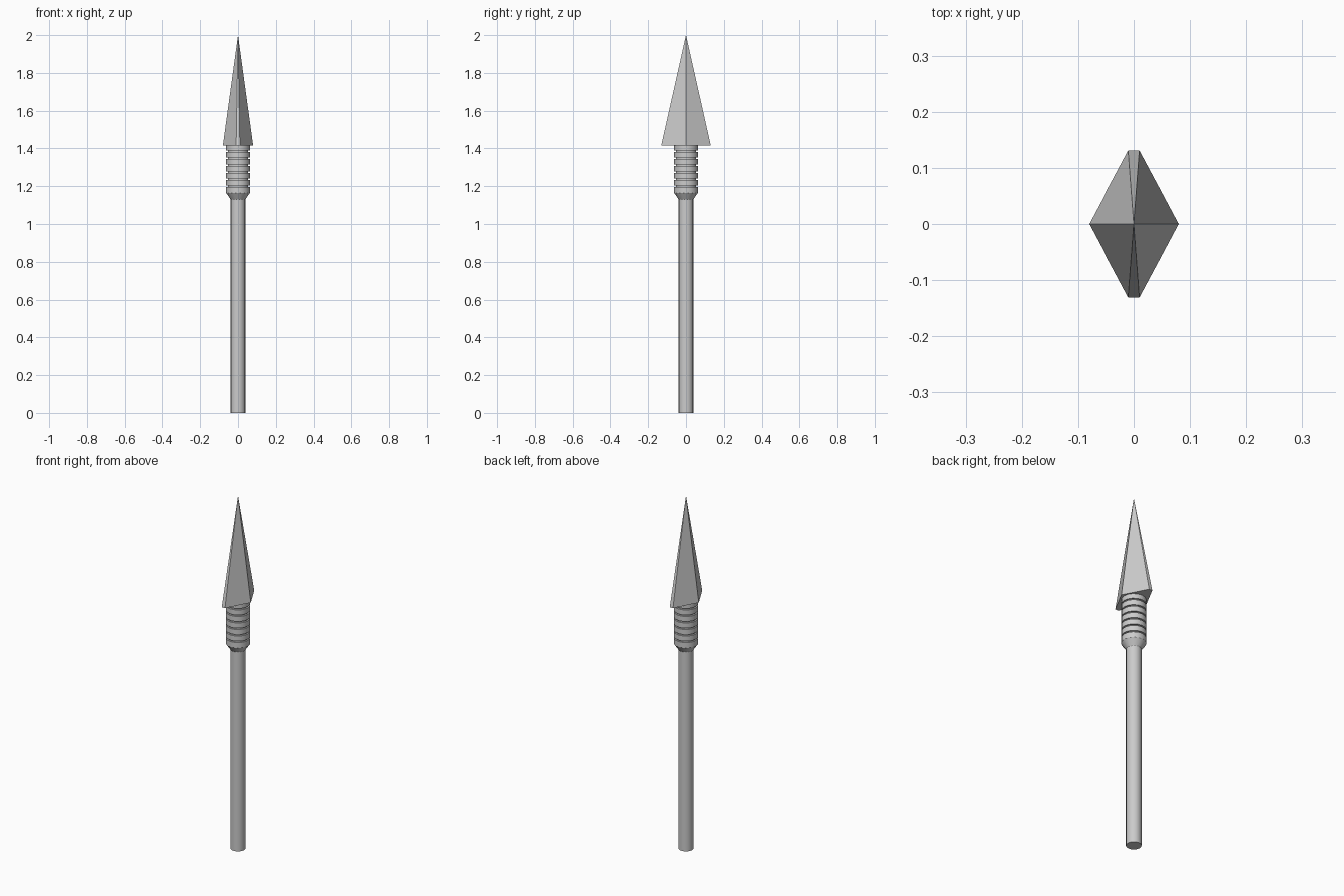
import bpy, bmesh, math

if "Cube" in bpy.data.objects:
    bpy.data.objects.remove(bpy.data.objects["Cube"])

steel = bpy.data.materials.new("grey")
steel.diffuse_color = (0.6, 0.6, 0.6, 1)
steel.use_nodes = True
steel.node_tree.nodes["Principled BSDF"].inputs["Base Color"].default_value = steel.diffuse_color


def finish(name, bm, smooth):
    bmesh.ops.recalc_face_normals(bm, faces=bm.faces)
    me = bpy.data.meshes.new(name)
    bm.to_mesh(me)
    bm.free()
    me.materials.append(steel)
    ob = bpy.data.objects.new(name, me)
    bpy.context.collection.objects.link(ob)
    if smooth:
        bpy.ops.object.select_all(action='DESELECT')
        ob.select_set(True)
        bpy.context.view_layer.objects.active = ob
        bpy.ops.object.shade_smooth_by_angle(angle=math.radians(30))
    return ob


def lathe(name, profile, sides=16):
    """Capped solid of revolution from (radius, height) points."""
    bm = bmesh.new()
    rings = [[bm.verts.new((r * math.cos(2 * math.pi * i / sides),
                            r * math.sin(2 * math.pi * i / sides), z))
              for i in range(sides)] for r, z in profile]
    for a, b in zip(rings, rings[1:]):
        for i in range(sides):
            j = (i + 1) % sides
            bm.faces.new((a[i], a[j], b[j], b[i]))
    bm.faces.new(rings[0])
    bm.faces.new(rings[-1])
    return finish(name, bm, True)


# Shaft
lathe("shaft", [(0.039, 0), (0.039, 1.13)])

# Binding collar: tapered foot, then six narrow grooves
profile = [(0.039, 1.13), (0.063, 1.165)]
for k in range(6):
    z = 1.2 + 0.037 * k
    profile += [(0.063, z - 0.004), (0.054, z - 0.004),
                (0.054, z + 0.004), (0.063, z + 0.004)]
profile.append((0.063, 1.415))
lathe("binding_collar", profile)

# Blade: six-sided pyramid, broad along y with narrow blunt edges
bm = bmesh.new()
outline = [(0.08, 0), (0.01, 0.131), (-0.01, 0.131),
           (-0.08, 0), (-0.01, -0.131), (0.01, -0.131)]
base = [bm.verts.new((x, y, 1.415)) for x, y in outline]
tip = bm.verts.new((0, 0, 2.0))
bm.faces.new(base)
for i in range(6):
    bm.faces.new((base[i], base[(i + 1) % 6], tip))
finish("blade", bm, False)
